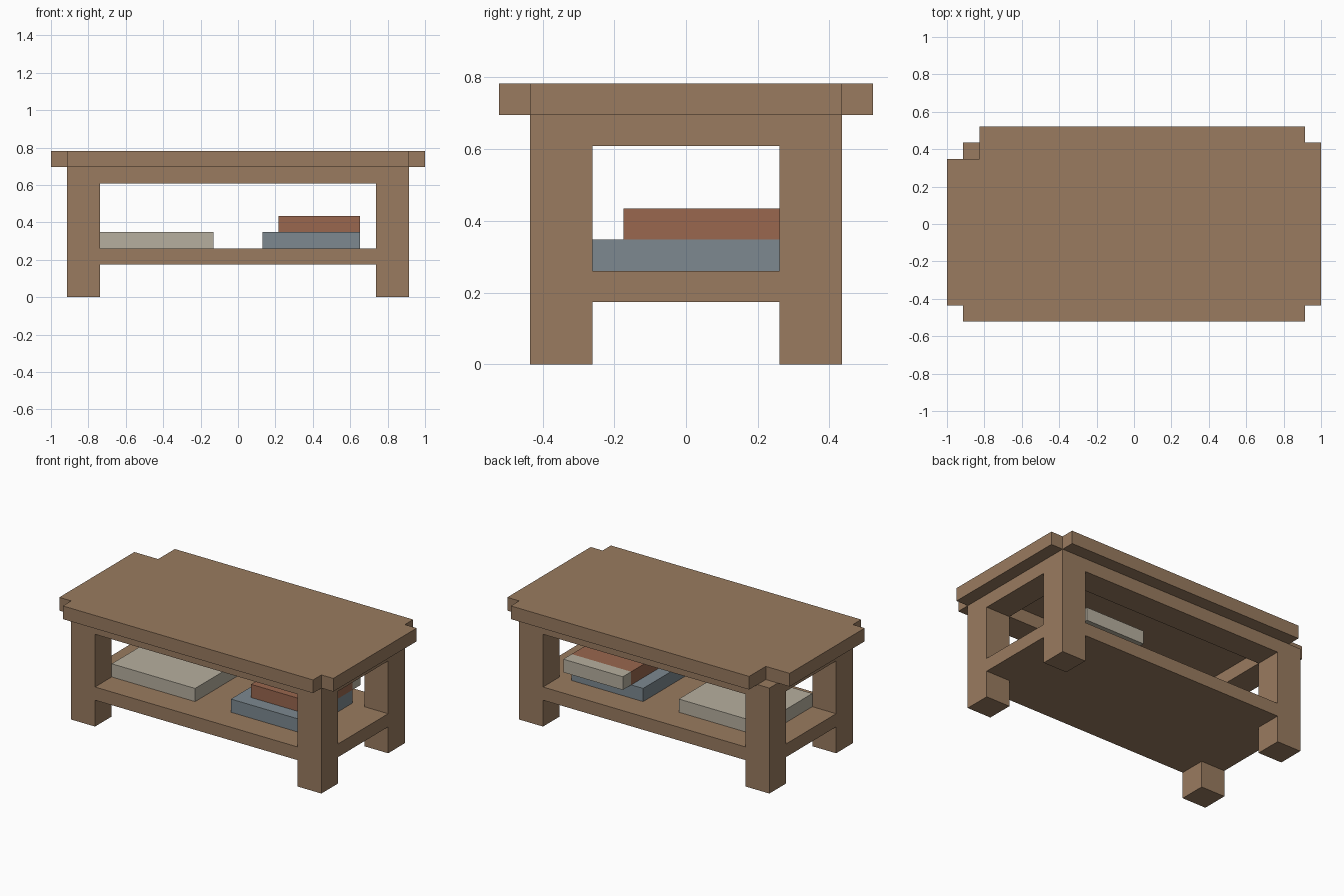
import bpy
import bmesh

cube = bpy.data.objects.get("Cube")
if cube:
    bpy.data.objects.remove(cube, do_unlink=True)

U = 2 / 23  # block size; all sizes below are in blocks


def material(name, color):
    mat = bpy.data.materials.new(name)
    mat.use_nodes = True
    mat.diffuse_color = (*color, 1)
    mat.node_tree.nodes["Principled BSDF"].inputs["Base Color"].default_value = (*color, 1)
    return mat


wood = material("brown wood", (0.32, 0.198, 0.115))
blue = material("grey blue", (0.205, 0.25, 0.28))
red = material("rust red", (0.32, 0.135, 0.077))
paper = material("pale paper", (0.47, 0.43, 0.345))


def prism(name, outline, z0, z1, mat):
    """Extrude a flat outline from z0 to z1."""
    bm = bmesh.new()
    face = bm.faces.new([bm.verts.new((x * U, y * U, z0 * U)) for x, y in outline])
    grown = bmesh.ops.extrude_face_region(bm, geom=[face])
    verts = [v for v in grown["geom"] if isinstance(v, bmesh.types.BMVert)]
    bmesh.ops.translate(bm, verts=verts, vec=(0, 0, (z1 - z0) * U))
    bmesh.ops.recalc_face_normals(bm, faces=bm.faces)
    mesh = bpy.data.meshes.new(name)
    bm.to_mesh(mesh)
    bm.free()
    mesh.materials.append(mat)
    obj = bpy.data.objects.new(name, mesh)
    bpy.context.collection.objects.link(obj)
    return obj


def box(name, x, y, z, mat):
    return prism(name, [(x[0], y[0]), (x[1], y[0]), (x[1], y[1]), (x[0], y[1])], *z, mat)


# Table top with notched corners, the back right notch being larger
outline = []
for sx, sy, n in ((-1, -1, 1), (1, -1, 1), (1, 1, 1), (-1, 1, 2)):
    x, y = 11.5 * sx, 6 * sy
    corner = [(x, y - n * sy), (x - n * sx, y - n * sy), (x - n * sx, y)]
    outline += corner if sx * sy > 0 else corner[::-1]
prism("table_top", outline, 8, 9, wood)

# Legs, split around the shelf
for side, sx in (("left", 1), ("right", -1)):
    for end, sy in (("front", -1), ("back", 1)):
        x = sorted((8.5 * sx, 10.5 * sx))
        y = sorted((3 * sy, 5 * sy))
        box(f"{end}_{side}_foot", x, y, (0, 2), wood)
        box(f"{end}_{side}_leg", x, y, (3, 8), wood)

# Lower shelf
box("shelf", (-10.5, 10.5), (-5, 5), (2, 3), wood)

# Rails under the top
for name, s in (("front", -1), ("back", 1)):
    box(f"{name}_rail", (-8.5, 8.5), sorted((3 * s, 5 * s)), (7, 8), wood)
for name, s in (("left", 1), ("right", -1)):
    box(f"{name}_rail", sorted((8.5 * s, 10.5 * s)), (-3, 3), (7, 8), wood)

# Books and papers on the shelf
box("paper_stack", (-8.5, -1.5), (-3, 3), (3, 4), paper)
box("blue_book", (1.5, 7.5), (-3, 3), (3, 4), blue)
box("red_book", (2.5, 7.5), (-2, 3), (4, 5), red)
box("red_book_pages", (2.5, 7.5), (3, 4), (4, 5), paper)
